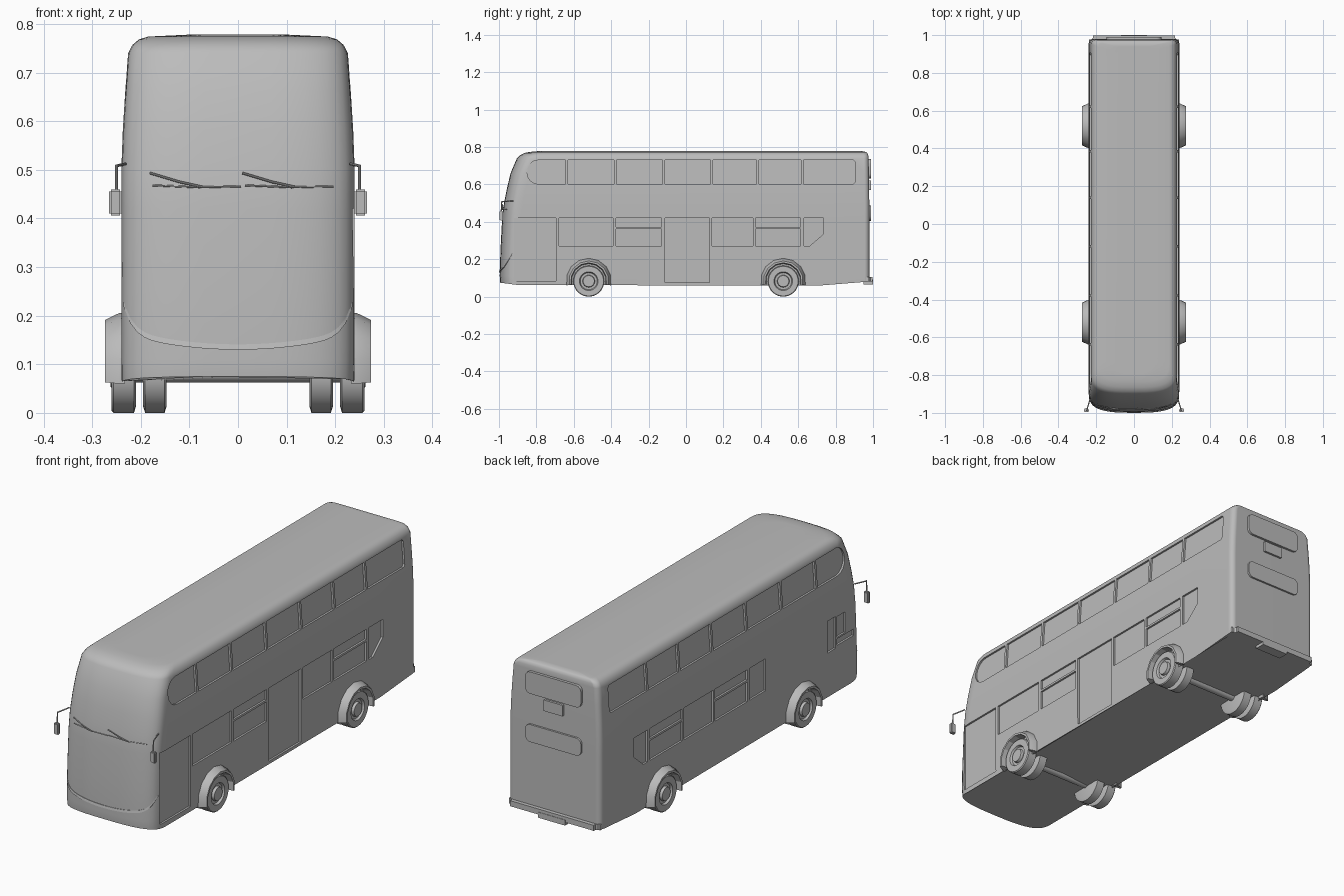
import bpy, bmesh, math
from mathutils import Matrix, Vector

if "Cube" in bpy.data.objects:
    bpy.data.objects.remove(bpy.data.objects["Cube"], do_unlink=True)

grey = bpy.data.materials.new("plain_grey")
grey.use_nodes = True
grey.diffuse_color = (0.5, 0.5, 0.5, 1)
grey.node_tree.nodes["Principled BSDF"].inputs["Base Color"].default_value = (0.5, 0.5, 0.5, 1)


def finish(name, bm, angle=35):
    """Turn a bmesh into a named, shaded object."""
    bmesh.ops.recalc_face_normals(bm, faces=bm.faces)
    mesh = bpy.data.meshes.new(name)
    bm.to_mesh(mesh)
    bm.free()
    mesh.materials.append(grey)
    ob = bpy.data.objects.new(name, mesh)
    bpy.context.collection.objects.link(ob)
    smooth(ob, angle)
    return ob


def smooth(ob, angle=35):
    bpy.ops.object.select_all(action='DESELECT')
    ob.select_set(True)
    bpy.context.view_layer.objects.active = ob
    bpy.ops.object.shade_smooth_by_angle(angle=math.radians(angle))


def loft(bm, rings, closed=False, caps=True):
    """Skin equal-length closed rings; closed joins last ring to first."""
    loops = [[bm.verts.new(p) for p in ring] for ring in rings]
    n = len(loops[0])
    pairs = list(zip(loops, loops[1:])) + ([(loops[-1], loops[0])] if closed else [])
    for a, b in pairs:
        for i in range(n):
            j = (i + 1) % n
            bm.faces.new((a[i], a[j], b[j], b[i]))
    if caps and not closed:
        bm.faces.new(loops[0])
        bm.faces.new(loops[-1])


def box(bm, x, y, z):
    size = Vector((x[1] - x[0], y[1] - y[0], z[1] - z[0]))
    mid = Vector((x[0] + x[1], y[0] + y[1], z[0] + z[1])) / 2
    bmesh.ops.create_cube(bm, size=1, matrix=Matrix.Translation(mid) @ Matrix.Diagonal(size.to_4d()))


def tube(bm, points, r):
    """Thin round rod through a few points."""
    pts = [Vector(p) for p in points]
    for a, b in zip(pts, pts[1:]):
        d = b - a
        m = Matrix.Translation((a + b) / 2) @ d.to_track_quat('Z', 'Y').to_matrix().to_4x4()
        bmesh.ops.create_cone(bm, cap_ends=True, segments=8, radius1=r, radius2=r,
                              depth=d.length + r, matrix=m)


def round_corners(w, h, r, steps=4):
    """Rounded rectangle centred on the origin."""
    out = []
    for k, (sx, sy) in enumerate(((1, 1), (-1, 1), (-1, -1), (1, -1))):
        for s in range(steps + 1):
            a = math.pi / 2 * (k + s / steps)
            out.append((sx * (w / 2 - r) + r * math.cos(a), sy * (h / 2 - r) + r * math.sin(a)))
    return out


# Body levels: height, front y, rear y, half width
LEVELS = [(0.06, -0.993, 0.98, 0.239), (0.11, -0.996, 0.98, 0.24), (0.25, -0.992, 0.98, 0.24),
          (0.42, -0.983, 0.98, 0.24), (0.50, -0.973, 0.98, 0.24), (0.58, -0.957, 0.979, 0.237),
          (0.66, -0.938, 0.978, 0.232), (0.74, -0.904, 0.976, 0.226), (0.757, -0.886, 0.974, 0.217),
          (0.768, -0.865, 0.97, 0.204), (0.774, -0.835, 0.962, 0.185), (0.778, -0.79, 0.94, 0.1)]
NOSE, POWER = 0.1, 3


def level(z):
    """Interpolated front y and half width at a height."""
    for a, b in zip(LEVELS, LEVELS[1:]):
        if z <= b[0]:
            t = (z - a[0]) / (b[0] - a[0])
            return a[1] + t * (b[1] - a[1]), a[3] + t * (b[3] - a[3])


def front_y(x, z):
    yf, w = level(z)
    return yf + NOSE * (1 - max(0, 1 - (abs(x) / w) ** POWER) ** (1 / POWER))


def section(z, yf, yr, w):
    half = []
    for i in range(11):
        a = math.pi / 2 * i / 10
        half.append((w * math.sin(a) ** (2 / POWER), yf + NOSE * (1 - abs(math.cos(a)) ** (2 / POWER))))
    half += [(w, 0.72)]
    for i in range(5):
        a = math.pi / 2 * i / 4
        half.append((w - 0.025 * (1 - math.cos(a)), yr - 0.025 * (1 - math.sin(a))))
    outline = half + [(-x, y) for x, y in reversed(half[1:])]
    lowest = z == LEVELS[0][0]
    ring = []
    for x, y in outline:
        lift = max(0, -0.88 - y) * 0.13 + max(0, y - 0.72) * 0.08 if lowest else 0
        ring.append((x, y, z + lift))
    return ring


bm = bmesh.new()
loft(bm, [section(*l) for l in LEVELS])
body = finish("body", bm)

# Window and door recesses, cut into both sides
cut = bmesh.new()


def recess(side, points, depth=0.009):
    inner = [(side * (level(z)[1] - depth), y, z) for y, z in points]
    loft(cut, [inner, [(side * 0.3, y, z) for y, z in points]])


def pane(side, y0, y1, z0, z1):
    recess(side, [(y0, z0), (y1, z0), (y1, z1), (y0, z1)])


for side in (-1, 1):
    for y0, y1 in ((-0.63, -0.385), (-0.372, -0.125), (-0.112, 0.132), (0.145, 0.378), (0.391, 0.615)):
        pane(side, y0, y1, 0.602, 0.73)
    nose = [(-0.79 + 0.06 * math.cos(a), 0.666 + 0.064 * math.sin(a))
            for a in [math.pi * (0.5 + i / 8) for i in range(9)]]
    recess(side, nose + [(-0.643, 0.602), (-0.643, 0.73)])
    recess(side, [(0.628, 0.602), (0.895, 0.602), (0.905, 0.612), (0.905, 0.72), (0.895, 0.73), (0.628, 0.73)])
    recess(side, [(0.63, 0.27), (0.66, 0.27), (0.735, 0.335), (0.735, 0.42), (0.63, 0.42)])
    # Sliding panes have a rail below the top
    for z0, z1 in ((0.27, 0.362), (0.372, 0.42)):
        pane(side, 0.372, 0.612, z0, z1)
    pane(side, 0.14, 0.357, 0.27, 0.42)
# Right side lower panes and driver's window
pane(-1, -0.25, -0.128, 0.27, 0.42)
for z0, z1 in ((0.27, 0.362), (0.372, 0.42)):
    pane(-1, -0.113, 0.127, z0, z1)
    pane(1, -0.375, -0.13, z0, z1)
pane(-1, -0.77, -0.708, 0.27, 0.42)
pane(-1, -0.84, -0.78, 0.318, 0.415)
pane(-1, -0.905, -0.78, 0.28, 0.31)
# Left side front pane and two doors
pane(1, -0.68, -0.39, 0.27, 0.42)
pane(1, -0.113, 0.125, 0.075, 0.42)
pane(1, -0.92, -0.695, 0.085, 0.42)

cutter = finish("recess_cutter", cut)
cutter.hide_render = True
mod = body.modifiers.new("recesses", 'BOOLEAN')
mod.operation, mod.solver, mod.object = 'DIFFERENCE', 'EXACT', cutter
bpy.context.view_layer.objects.active = body
bpy.ops.object.modifier_apply(modifier=mod.name)
bpy.data.objects.remove(cutter, do_unlink=True)
smooth(body)
body.modifiers.new("even_shading", 'WEIGHTED_NORMAL').keep_sharp = True

# Curved lip under the windscreen
bm = bmesh.new()
rings = []
for i in range(33):
    x = -0.236 + 0.472 * i / 32
    t = abs(x) / 0.236
    z = 0.13 + 0.03 * t ** 2 + 0.06 * t ** 12
    top = z + 0.011
    rings.append([(x, front_y(x, z) + 0.006, z), (x, front_y(x, z) - 0.004, z),
                  (x, front_y(x, top) - 0.002, top), (x, front_y(x, top) + 0.006, top)])
loft(bm, rings)
finish("windscreen_lip", bm)

# Wipers
for name, x0 in (("right_wiper", -0.18), ("left_wiper", 0.01)):
    bm = bmesh.new()
    on = lambda x, z, off: (x0 + x, front_y(x0 + x, z) - off, z)
    tube(bm, [on(0.005, 0.468, 0.004), on(0.1, 0.464, 0.004), on(0.185, 0.466, 0.004)], 0.002)
    tube(bm, [on(0, 0.493, 0.006), on(0.06, 0.475, 0.006), on(0.105, 0.465, 0.006)], 0.0025)
    finish(name, bm)

# Rear bumper, step and panels
bm = bmesh.new()
box(bm, (-0.238, 0.238), (0.95, 0.998), (0.08, 0.106))
bmesh.ops.bevel(bm, geom=[e for e in bm.edges if abs(e.verts[0].co.z - e.verts[1].co.z) > 0.01
                          and e.verts[0].co.y > 0.98], offset=0.02, segments=3, affect='EDGES')
box(bm, (-0.07, 0.07), (0.95, 1.0), (0.066, 0.092))
finish("rear_bumper", bm)
for name, w, z0, z1, r in (("rear_upper_window", 0.29, 0.632, 0.735, 0.025),
                           ("rear_sign", 0.1, 0.57, 0.622, 0.003),
                           ("rear_lower_panel", 0.29, 0.405, 0.487, 0.025)):
    bm = bmesh.new()
    shape = round_corners(w, z1 - z0, r)
    loft(bm, [[(x, y, z + (z0 + z1) / 2) for x, z in shape] for y in (0.97, 0.989)])
    finish(name, bm)


def wheel(bm, x, y, side, profile):
    """Lathe a (radius, offset) profile around the axle."""
    rings = [[(side * (x + o), y + r * math.cos(a), 0.083 + r * math.sin(a))
              for a in [math.tau * i / 32 for i in range(32)]] for r, o in profile]
    loft(bm, rings)


OUTER = [(0.07, 0), (0.083, 0.004), (0.083, 0.046), (0.079, 0.05), (0.05, 0.05), (0.045, 0.04),
         (0.033, 0.04), (0.03, 0.052), (0.012, 0.052)]
INNER = [(0.07, 0), (0.083, 0.004), (0.083, 0.044), (0.07, 0.048)]

# Paired wheels, arches and mirrors
for side, hand in ((-1, "right"), (1, "left")):
    for y, end in ((-0.52, "front"), (0.52, "rear")):
        bm = bmesh.new()
        wheel(bm, 0.21, y, side, OUTER)
        wheel(bm, 0.147, y, side, INNER)
        wheel(bm, 0, y, side, [(0.02, 0), (0.02, 0.22)])
        finish(f"{end}_{hand}_wheels", bm)

        bm = bmesh.new()
        rings = []
        for i in range(9):
            a = math.radians(-12 + 204 * i / 8)
            rings.append([(side * x, y + r * math.cos(a), max(0.06, 0.085 + r * math.sin(a)))
                          for x, r in ((0.232, 0.121), (0.245, 0.12), (0.274, 0.106), (0.274, 0.096), (0.232, 0.09))])
        loft(bm, rings)
        finish(f"{end}_{hand}_arch", bm, 25)

    bm = bmesh.new()
    tube(bm, [(side * 0.232, -0.925, 0.512), (side * 0.25, -0.985, 0.508), (side * 0.25, -0.988, 0.455)], 0.003)
    finish(f"{hand}_mirror_arm", bm)
    bm = bmesh.new()
    lo, hi = sorted((side * 0.239, side * 0.265))
    box(bm, (lo, hi), (-0.996, -0.978), (0.406, 0.459))
    bmesh.ops.bevel(bm, geom=bm.edges[:], offset=0.004, segments=2, affect='EDGES')
    finish(f"{hand}_mirror", bm)
